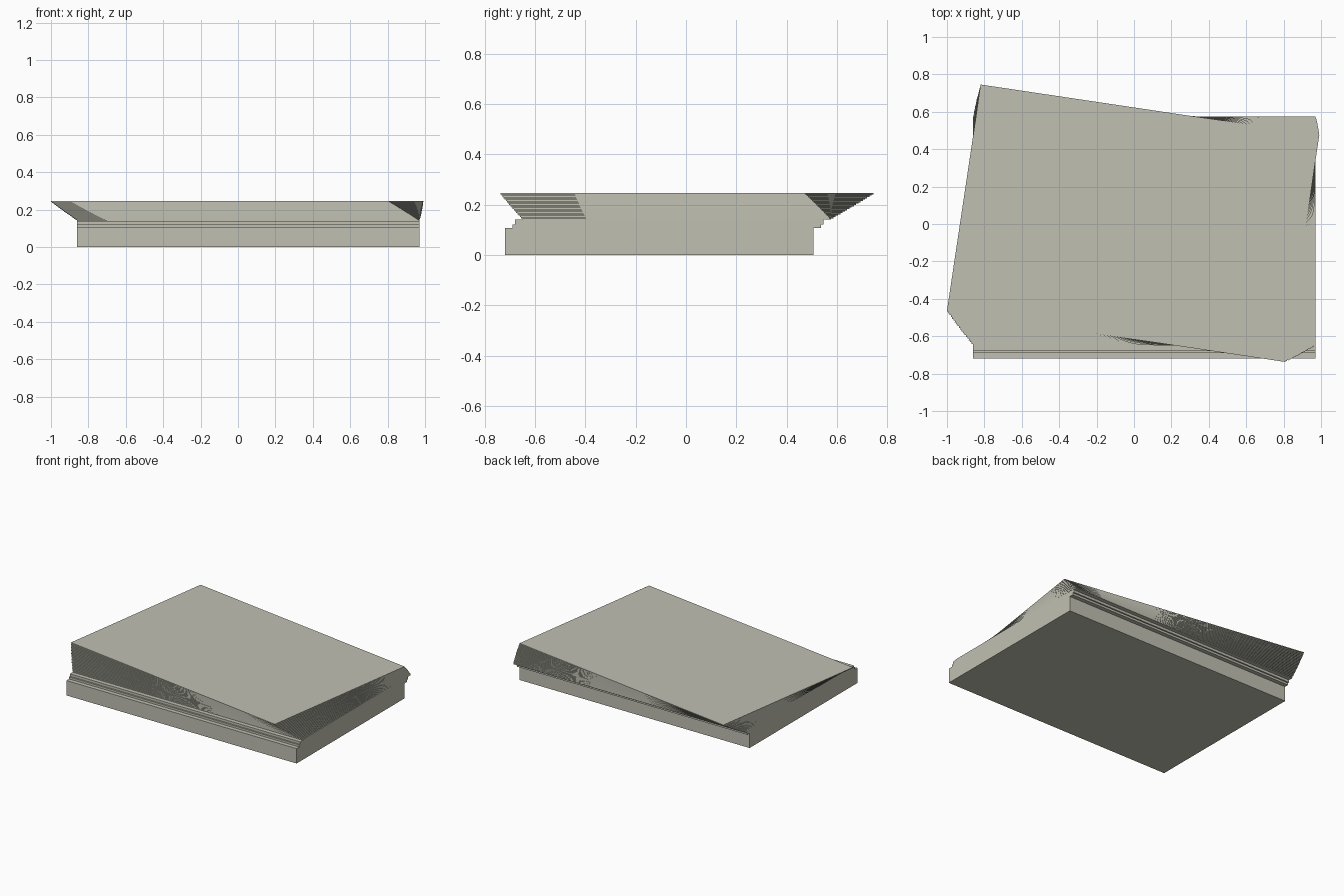
import bpy, math

if "Cube" in bpy.data.objects:
    bpy.data.objects.remove(bpy.data.objects["Cube"])

# one paper colour
paper = bpy.data.materials.new("pale_grey_paper")
paper.diffuse_color = (0.53, 0.53, 0.45, 1)
paper.use_nodes = True
paper.node_tree.nodes["Principled BSDF"].inputs["Base Color"].default_value = paper.diffuse_color

W, D = 1.83, 1.226  # sheet size


def slab(name, cx, cy, z0, z1, angle=0.0):
    bpy.ops.mesh.primitive_cube_add(size=1, location=(cx, cy, (z0 + z1) / 2),
                                    rotation=(0, 0, math.radians(angle)))
    ob = bpy.context.object
    ob.name = name
    ob.scale = (W, D, z1 - z0)
    ob.data.materials.append(paper)
    return ob


# squared lower block and the slightly shifted bundles above it
slab("paper_block", 0.055, -0.107, 0, 0.107)
slab("shifted_bundle_lower", 0.055, -0.077, 0.107, 0.122)
slab("shifted_bundle_upper", 0.055, -0.067, 0.122, 0.14)

# fanned sheets, turning and drifting up to the top sheet
N = 20
Z0, Z1 = 0.14, 0.246
step = (Z1 - Z0) / N
for i in range(N):
    t = i / (N - 1)
    slab(f"fanned_sheet_{i + 1:02d}", 0.055 - 0.06 * t, -0.037 + 0.041 * t,
         Z0 + i * step, Z0 + (i + 1) * step, -8.5 * t)
